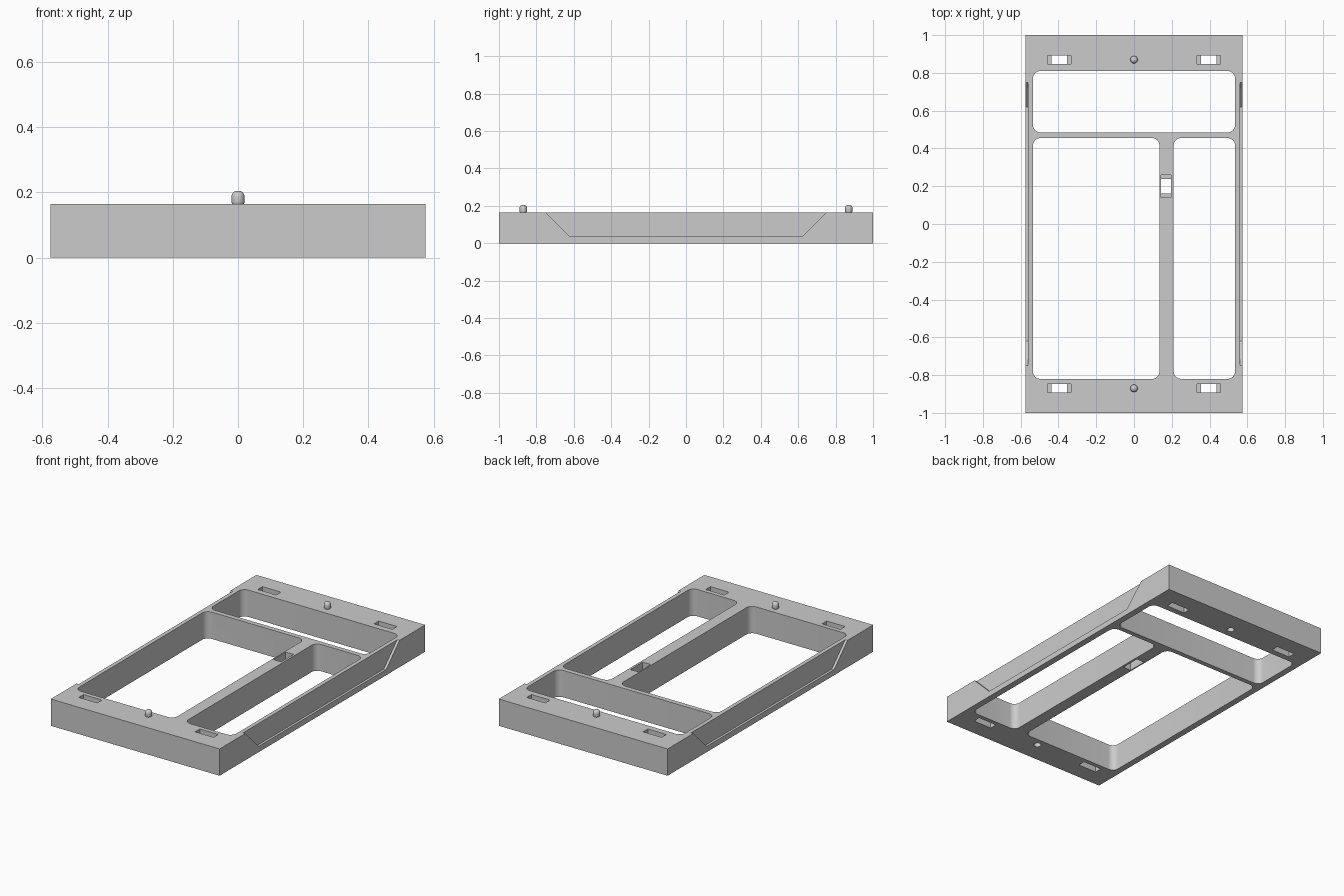
import bpy
import bmesh
from math import cos, sin, pi, radians
from mathutils import Vector

if "Cube" in bpy.data.objects:
    bpy.data.objects.remove(bpy.data.objects["Cube"])

H = 0.165      # frame height
W = 0.575      # half width
L = 1.0        # half length

grey = bpy.data.materials.new("light grey plastic")
grey.use_nodes = True
colour = (0.6, 0.6, 0.6, 1)
grey.diffuse_color = colour
grey.node_tree.nodes["Principled BSDF"].inputs["Base Color"].default_value = colour


def prism(name, points, extrude):
    """Extrude a closed outline along a vector."""
    bm = bmesh.new()
    face = bm.faces.new([bm.verts.new(p) for p in points])
    result = bmesh.ops.extrude_face_region(bm, geom=[face])
    moved = [v for v in result["geom"] if isinstance(v, bmesh.types.BMVert)]
    bmesh.ops.translate(bm, verts=moved, vec=Vector(extrude))
    bmesh.ops.recalc_face_normals(bm, faces=bm.faces)
    mesh = bpy.data.meshes.new(name)
    bm.to_mesh(mesh)
    bm.free()
    mesh.materials.append(grey)
    obj = bpy.data.objects.new(name, mesh)
    bpy.context.collection.objects.link(obj)
    return obj


def rounded_box(name, x0, x1, y0, y1, z0, z1, r=0.0, steps=8):
    """Upright box with optional rounded vertical edges."""
    corners = [(x1 - r, y1 - r), (x0 + r, y1 - r), (x0 + r, y0 + r), (x1 - r, y0 + r)]
    points = []
    for i, (cx, cy) in enumerate(corners):
        for k in range(steps + 1 if r else 1):
            a = pi / 2 * (i + k / steps)
            points.append((cx + r * cos(a), cy + r * sin(a), z0))
    return prism(name, points, (0, 0, z1 - z0))


def disc_prism(name, x, y, r, z0, z1, sides=32):
    ring = [(x + r * cos(2 * pi * i / sides), y + r * sin(2 * pi * i / sides), z0)
            for i in range(sides)]
    return prism(name, ring, (0, 0, z1 - z0))


def activate(obj):
    bpy.ops.object.select_all(action="DESELECT")
    obj.select_set(True)
    bpy.context.view_layer.objects.active = obj


def cut(target, cutter):
    """Subtract the cutter and discard it."""
    mod = target.modifiers.new("cut", "BOOLEAN")
    mod.operation = "DIFFERENCE"
    mod.solver = "EXACT"
    mod.object = cutter
    activate(target)
    bpy.ops.object.modifier_apply(modifier=mod.name)
    bpy.data.objects.remove(cutter)


def slot(target, x, y, hx, hy, ledge_x, ledge_y):
    """Through slot with a ledge at each end, recessed from both faces."""
    cut(target, rounded_box("slot_hole", x - hx + ledge_x, x + hx - ledge_x,
                            y - hy + ledge_y, y + hy - ledge_y, -0.1, H + 0.1))
    for z0, z1 in ((-0.1, 0.05), (H - 0.05, H + 0.1)):
        cut(target, rounded_box("slot_recess", x - hx, x + hx, y - hy, y + hy, z0, z1))


# Frame with three large rounded windows
frame = rounded_box("frame", -W, W, -L, L, 0, H)
for x0, x1, y0, y1 in ((-0.535, 0.535, 0.485, 0.81),
                       (-0.535, 0.135, -0.82, 0.455),
                       (0.21, 0.535, -0.82, 0.455)):
    cut(frame, rounded_box("window", x0, x1, y0, y1, -0.1, H + 0.1, r=0.04))

# Shallow sloped-end recess along each long side
for s in (-1, 1):
    outline = [(s * 0.56, y, z) for y, z in
               ((-0.785, 0.2), (-0.62, 0.035), (0.62, 0.035), (0.785, 0.2))]
    cut(frame, prism("side_recess", outline, (s * 0.1, 0, 0)))

# Tie slots in the end rails and the middle bar
for x in (-0.396, 0.396):
    for y in (-0.87, 0.87):
        slot(frame, x, y, 0.063, 0.023, 0.022, 0)
slot(frame, 0.17, 0.2, 0.027, 0.06, 0, 0.022)

# Sockets under the pegs
for y in (-0.87, 0.87):
    cut(frame, disc_prism("socket", 0, y, 0.021, -0.1, 0.045))
activate(frame)
bpy.ops.object.shade_smooth_by_angle(angle=radians(30))

# Domed locating pegs
for name, y in (("front_peg", -0.87), ("back_peg", 0.87)):
    peg = disc_prism(name, 0, y, 0.02, H - 0.01, 0.205)
    bevel = peg.modifiers.new("dome", "BEVEL")
    bevel.width = 0.018
    bevel.segments = 6
    bevel.limit_method = "ANGLE"
    bevel.angle_limit = radians(60)
    activate(peg)
    bpy.ops.object.modifier_apply(modifier=bevel.name)
    bpy.ops.object.shade_smooth_by_angle(angle=radians(40))
